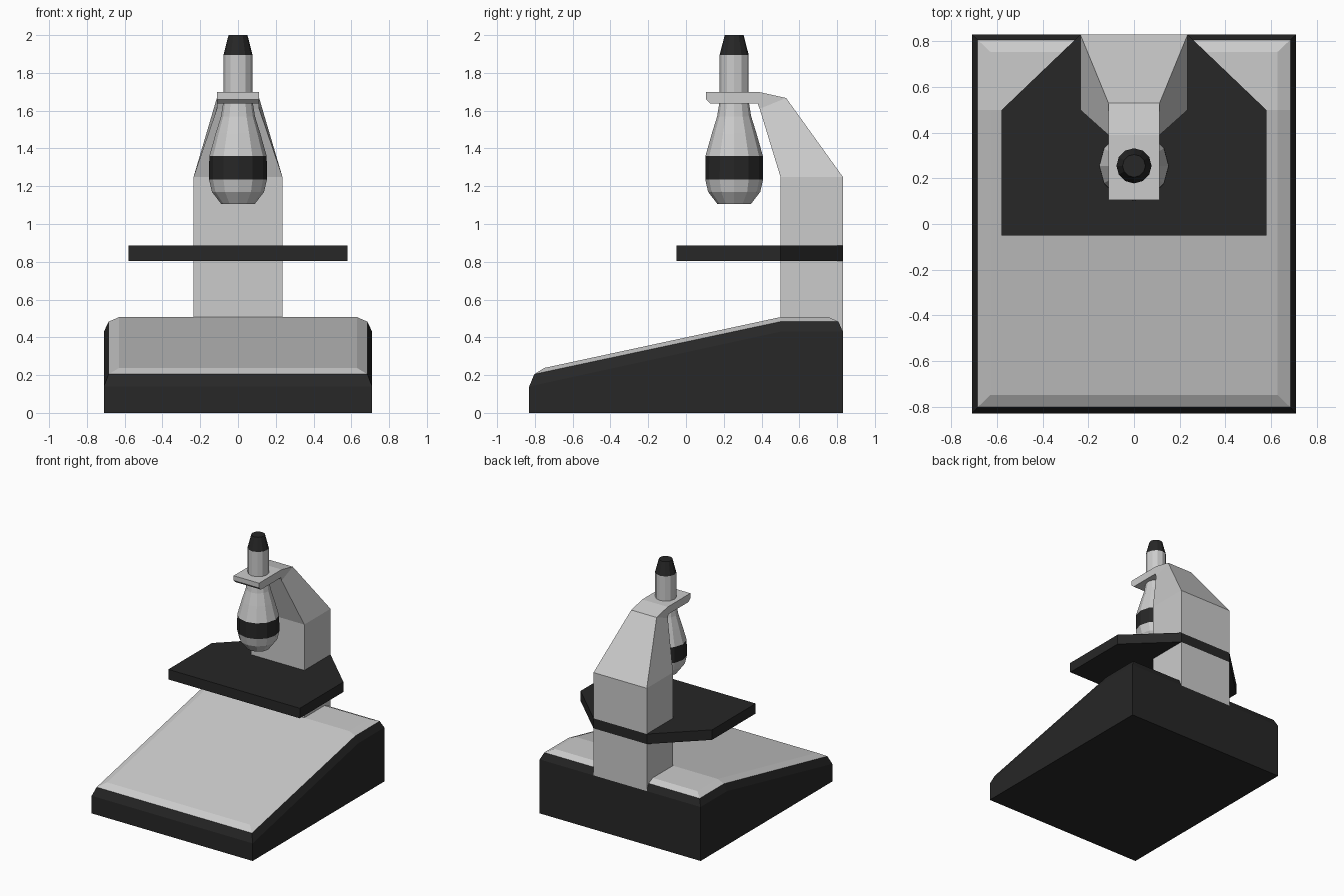
import bpy, math

if "Cube" in bpy.data.objects:
    bpy.data.objects.remove(bpy.data.objects["Cube"])

black = bpy.data.materials.new("black")
black.diffuse_color = (0.02, 0.02, 0.02, 1)
black.use_nodes = True
black.node_tree.nodes["Principled BSDF"].inputs["Base Color"].default_value = black.diffuse_color


def loft(name, rings, dark=False, cap_start=True, cap_end=True):
    """Skin a list of equal-length point rings, flat shaded."""
    n = len(rings[0])
    verts = [p for r in rings for p in r]
    faces = [(k * n + i, k * n + (i + 1) % n, (k + 1) * n + (i + 1) % n, (k + 1) * n + i)
             for k in range(len(rings) - 1) for i in range(n)]
    if cap_start:
        faces.append(tuple(reversed(range(n))))
    if cap_end:
        faces.append(tuple(range(len(verts) - n, len(verts))))
    mesh = bpy.data.meshes.new(name)
    mesh.from_pydata(verts, [], faces)
    mesh.update()
    if dark:
        mesh.materials.append(black)
    ob = bpy.data.objects.new(name, mesh)
    bpy.context.collection.objects.link(ob)
    return ob


def rect(x, y0, y1, z0, z1):
    """Counter-clockwise rectangle, front edge at z0 and back edge at z1."""
    return [(-x, y0, z0), (x, y0, z0), (x, y1, z1), (-x, y1, z1)]


def base_ring(x, yf, yb, zf, zb):
    """Base outline with a bend at y = 0.5, where the slope meets the flat."""
    return [(-x, yf, zf), (x, yf, zf), (x, .5, zb), (x, yb, zb), (-x, yb, zb), (-x, .5, zb)]


def lathe(name, profile, dark=False, cap_start=True, cap_end=True):
    """Twelve-sided turned part on the tube axis."""
    rings = [[(r * math.cos(i * math.pi / 6), .255 + r * math.sin(i * math.pi / 6), z)
              for i in range(12)] for r, z in profile]
    return loft(name, rings, dark, cap_start, cap_end)


# Base: black body with grey bevelled top panel
rim = base_ring(.685, -.803, .807, .205, .483)
loft("base_body", [base_ring(.71, -.83, .83, 0, 0),
                   base_ring(.71, -.83, .83, .14, .43), rim], True, cap_end=False)
panel = loft("base_top_panel", [rim, base_ring(.63, -.75, .755, .238, .507)],
             cap_start=False, cap_end=False)
# Panel surface, split at the bend so both halves stay flat
top = base_ring(.63, -.75, .755, .238, .507)
loft("base_slope", [[top[i] for i in (0, 1, 2, 5)]])
loft("base_flat", [[top[i] for i in (5, 2, 3, 4)]], cap_start=False)
bpy.data.objects["base_slope"].data.flip_normals() if \
    bpy.data.objects["base_slope"].data.polygons[0].normal.z < 0 and \
    len(bpy.data.objects["base_slope"].data.polygons) == 1 else None

# Column below the stage, then column and tapered neck above it
loft("lower_column", [rect(.235, .5, .83, .43, .43), rect(.235, .5, .83, .805, .805)])
loft("upper_column", [rect(.235, .5, .83, .885, .885), rect(.235, .5, .83, 1.25, 1.25),
                      rect(.112, .39, .53, 1.61, 1.667)], cap_end=False)

# Stage plate
outline = [(-.58, -.05), (.58, -.05), (.58, .5), (.235, .83), (-.235, .83), (-.58, .5)]
loft("stage", [[(x, y, z) for x, y in outline] for z in (.805, .885)], True)

# Arm holding the tube
side = [(.53, 1.667), (.39, 1.698), (.105, 1.698), (.105, 1.66),
        (.13, 1.637), (.38, 1.637), (.39, 1.61)]
loft("arm", [[(x, y, z) for y, z in side] for x in (-.112, .112)])

# Optical tube with black band and eyepiece
lathe("lens_tip", [(.088, 1.105), (.138, 1.17), (.153, 1.235)], cap_end=False)
lathe("lens_band", [(.153, 1.235), (.152, 1.36)], True, False, False)
lathe("tube", [(.152, 1.36), (.118, 1.48), (.09, 1.57), (.077, 1.65), (.077, 1.895)],
      cap_start=False, cap_end=False)
lathe("eyepiece", [(.077, 1.895), (.05, 2.0)], True, cap_start=False)
